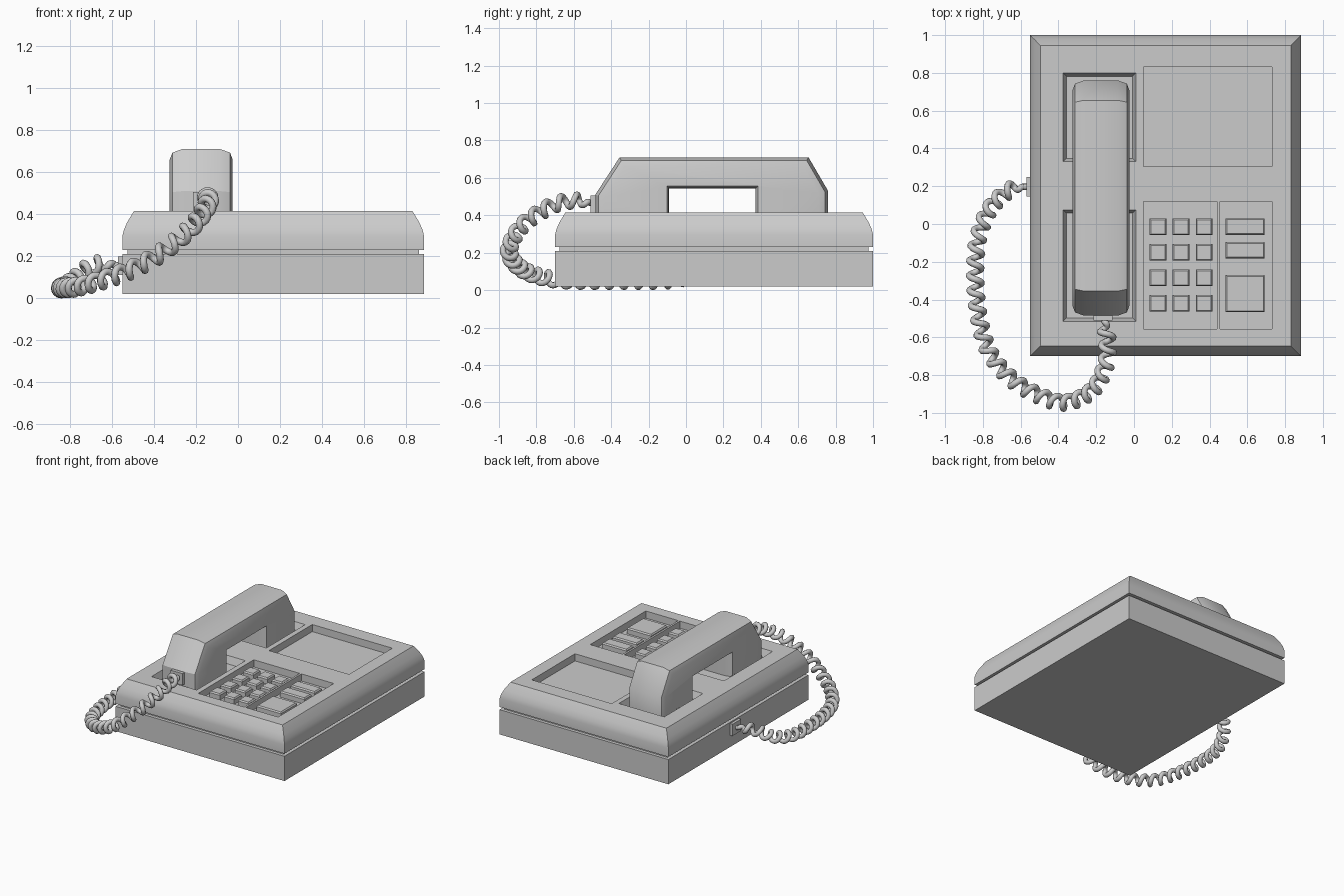
import bpy, bmesh, math
from mathutils import Vector

if "Cube" in bpy.data.objects:
    bpy.data.objects.remove(bpy.data.objects["Cube"])


def loft(name, rings):
    """Closed solid through rings with equal point counts, smooth below the sharp angle."""
    bm = bmesh.new()
    vs = [[bm.verts.new(p) for p in r] for r in rings]
    n = len(rings[0])
    for a, b in zip(vs, vs[1:]):
        for i in range(n):
            j = (i + 1) % n
            bm.faces.new((a[i], a[j], b[j], b[i]))
    bm.faces.new(vs[0][::-1])
    bm.faces.new(vs[-1])
    bmesh.ops.recalc_face_normals(bm, faces=bm.faces)
    me = bpy.data.meshes.new(name)
    bm.to_mesh(me)
    bm.free()
    ob = bpy.data.objects.new(name, me)
    bpy.context.collection.objects.link(ob)
    smooth(ob)
    return ob


def smooth(ob):
    bpy.ops.object.select_all(action='DESELECT')
    ob.select_set(True)
    bpy.context.view_layer.objects.active = ob
    bpy.ops.object.shade_smooth_by_angle(angle=math.radians(30))


def slab(name, x0, x1, y0, y1, profile):
    """Rectangular solid whose sides follow (inset, z) pairs."""
    return loft(name, [[(x0 + i, y0 + i, z), (x1 - i, y0 + i, z),
                        (x1 - i, y1 - i, z), (x0 + i, y1 - i, z)] for i, z in profile])


# Body: tray, recessed seam, rounded top shell
BODY = (-0.55, 0.885, -0.70, 1.0)
TOP = 0.415
slab("base_tray", *BODY, [(0, 0.02), (0, 0.21)])
slab("seam_neck", *BODY, [(0.025, 0.205), (0.025, 0.235)])
shell = slab("top_shell", *BODY, [(0, 0.23), (0, 0.295), (0.007, 0.325),
                                  (0.022, 0.36), (0.055, TOP)])

# Recesses: two sloped cradle wells, card panel, keypad panel, function panel
FLOOR = TOP - 0.055
recesses = [(-0.375, 0.01, 0.33, 0.80, 0.018), (-0.375, 0.01, -0.515, 0.075, 0.018),
            (0.05, 0.73, 0.305, 0.83, 0), (0.05, 0.44, -0.555, 0.12, 0),
            (0.455, 0.73, -0.555, 0.12, 0)]
for x0, x1, y0, y1, slope in recesses:
    cutter = slab("recess_cutter", x0, x1, y0, y1, [(slope, FLOOR), (0, TOP), (0, TOP + 0.1)])
    cutter.hide_render = True
    bpy.context.view_layer.objects.active = shell
    mod = shell.modifiers.new("recess", 'BOOLEAN')
    mod.operation, mod.solver, mod.object = 'DIFFERENCE', 'EXACT', cutter
    bpy.ops.object.modifier_move_to_index(modifier=mod.name, index=0)
    bpy.ops.object.modifier_apply(modifier=mod.name)
    bpy.data.objects.remove(cutter)
smooth(shell)

# Keys
KEY = [(0, FLOOR - 0.005), (0, FLOOR + 0.036), (0.007, FLOOR + 0.046)]
for r in range(4):
    for c in range(3):
        x, y = 0.127 + 0.122 * c, -0.015 - 0.135 * r
        slab(f"number_key_{r}_{c}", x - 0.044, x + 0.044, y - 0.044, y + 0.044, KEY)
for i, (y0, y1) in enumerate([(-0.057, 0.03), (-0.182, -0.095), (-0.467, -0.27)]):
    slab(f"function_key_{i}", 0.485, 0.692, y0, y1, KEY)

# Handset: side outline (y, z) with an inset factor for the edge leaving each point
outline = [(-0.485, 0.362, 0.25), (-0.09, 0.362, 0.25), (-0.09, 0.543, 0.25),
           (0.372, 0.543, 0.25), (0.372, 0.362, 0.25), (0.76, 0.362, 1),
           (0.76, 0.53, 1), (0.655, 0.71, 1), (-0.355, 0.71, 1), (-0.485, 0.51, 1)]


def inset_outline(x, d):
    lines = []
    for (y0, z0, w), (y1, z1, _) in zip(outline, outline[1:] + outline[:1]):
        n = Vector((z0 - z1, y1 - y0)).normalized()      # inward normal
        lines.append((n, n.dot(Vector((y0, z0))) + d * w))
    pts = []
    for i, (n2, c2) in enumerate(lines):
        n1, c1 = lines[i - 1]
        det = n1.x * n2.y - n1.y * n2.x
        pts.append((x, (c1 * n2.y - c2 * n1.y) / det, (n1.x * c2 - n2.x * c1) / det))
    return pts


half = [(0.15, 0.05), (0.137, 0.017), (0.09, 0)]
section = [(-h, d) for h, d in half] + [(h, d) for h, d in half[::-1]]
loft("handset", [inset_outline(-0.175 + h, d) for h, d in section])

# Cord sockets
slab("handset_socket", -0.215, -0.115, -0.51, -0.475, [(0, 0.415), (0, 0.505)])
slab("body_socket", -0.57, -0.54, 0.145, 0.25, [(0, 0.11), (0, 0.20)])

# Coiled cord: helix around a Catmull-Rom path
path = [Vector(p) for p in [
    (-0.16, -0.49, 0.46), (-0.15, -0.55, 0.475), (-0.14, -0.64, 0.475), (-0.15, -0.75, 0.435),
    (-0.22, -0.88, 0.34), (-0.36, -0.945, 0.22), (-0.50, -0.91, 0.14), (-0.65, -0.82, 0.085),
    (-0.765, -0.68, 0.055), (-0.82, -0.50, 0.05), (-0.84, -0.30, 0.05), (-0.83, -0.10, 0.052),
    (-0.78, 0.05, 0.085), (-0.71, 0.14, 0.145), (-0.635, 0.19, 0.165), (-0.55, 0.197, 0.15)]]
ext = [2 * path[0] - path[1]] + path + [2 * path[-1] - path[-2]]
centre = []
for a, b, c, d in zip(ext, ext[1:], ext[2:], ext[3:]):
    for k in range(40):
        t = k / 40
        centre.append(0.5 * (2 * b + (c - a) * t + (2 * a - 5 * b + 4 * c - d) * t * t
                             + (3 * b - a - 3 * c + d) * t ** 3))
centre.append(path[-1])
lengths = [0.0]
for a, b in zip(centre, centre[1:]):
    lengths.append(lengths[-1] + (b - a).length)
coil = []
for i, p in enumerate(centre):
    tan = (centre[min(i + 1, len(centre) - 1)] - centre[max(i - 1, 0)]).normalized()
    side = tan.cross(Vector((0, 0, 1))).normalized()
    up = side.cross(tan)
    s = lengths[i]
    fade = max(0, min(1, (s - 0.03) / 0.05, (lengths[-1] - s - 0.04) / 0.06))
    ang = 2 * math.pi * s / 0.078
    coil.append(p + 0.033 * fade * (math.cos(ang) * side + math.sin(ang) * up))
cu = bpy.data.curves.new("coiled_cord", 'CURVE')
cu.dimensions = '3D'
cu.bevel_depth, cu.bevel_resolution, cu.use_fill_caps = 0.017, 2, True
sp = cu.splines.new('POLY')
sp.points.add(len(coil) - 1)
for pt, co in zip(sp.points, coil):
    pt.co = (*co, 1)
bpy.context.collection.objects.link(bpy.data.objects.new("coiled_cord", cu))
